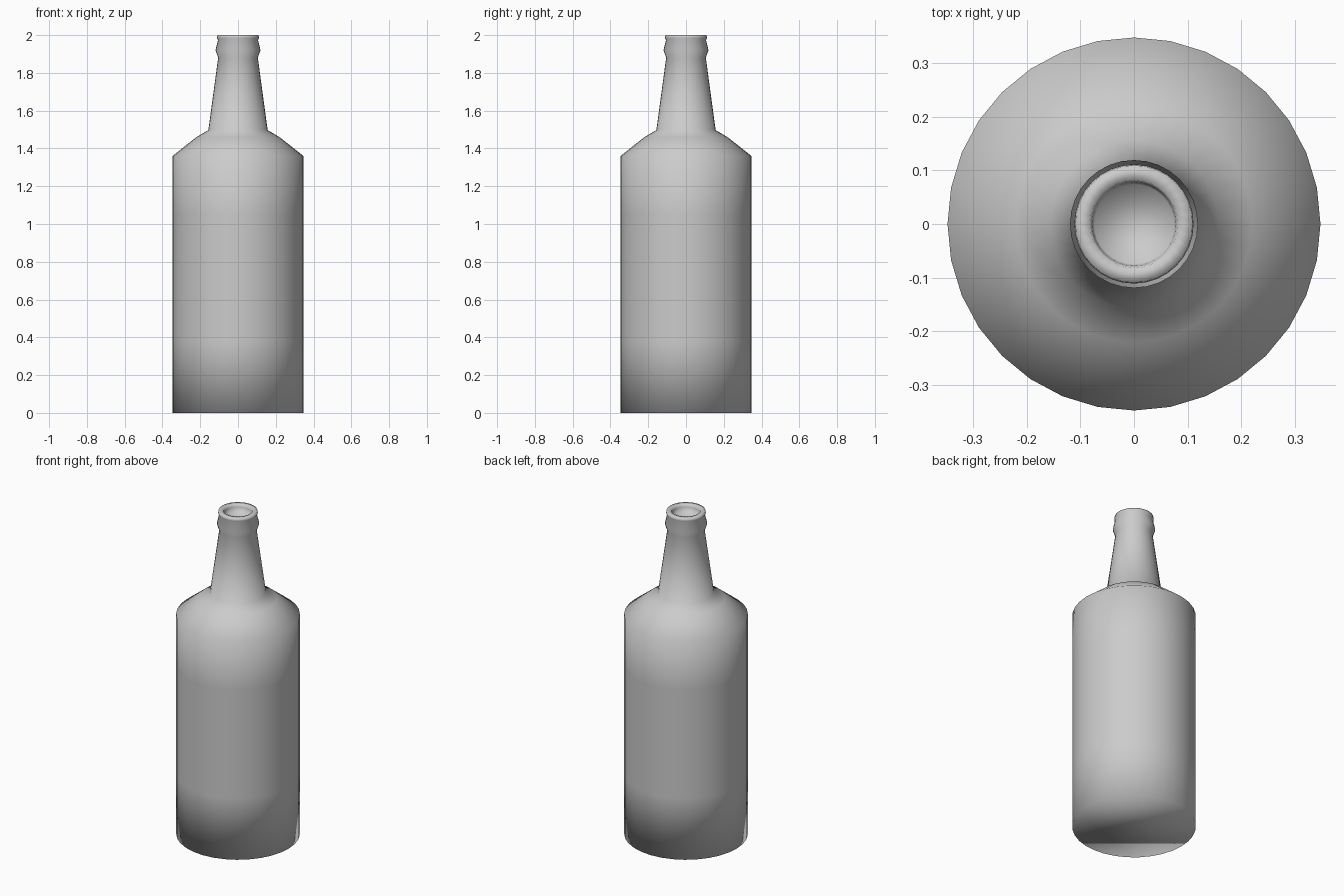
import bpy, bmesh, math

cube = bpy.data.objects.get("Cube")
if cube:
    bpy.data.objects.remove(cube, do_unlink=True)

SIDES = 32

# One plain grey for the whole bottle
grey = bpy.data.materials.new("bottle grey")
grey.use_nodes = True
colour = (0.6, 0.6, 0.6, 1)
grey.diffuse_color = colour
grey.node_tree.nodes["Principled BSDF"].inputs["Base Color"].default_value = colour

# Outline as (radius, height), from the base up and over the lip to the mouth floor
profile = [
    (0.347, 0), (0.347, 0.38), (0.347, 1.05), (0.347, 1.36),   # body
    (0.22, 1.46), (0.157, 1.497),                              # shoulder
    (0.105, 1.88), (0.119, 1.92), (0.106, 1.975),              # neck and bead
    (0.111, 1.985), (0.109, 2), (0.082, 2),                    # lip
    (0.078, 1.985), (0.074, 1.955),                            # mouth
]


def lathe(name, outline, material):
    """Spin an outline round z and cap both ends."""
    bm = bmesh.new()
    rings = []
    for radius, height in outline:
        ring = []
        for i in range(SIDES):
            a = math.tau * i / SIDES
            ring.append(bm.verts.new((radius * math.cos(a), radius * math.sin(a), height)))
        rings.append(ring)
    for low, high in zip(rings, rings[1:]):
        for i in range(SIDES):
            j = (i + 1) % SIDES
            bm.faces.new((low[i], low[j], high[j], high[i]))
    bm.faces.new(rings[0][::-1])
    bm.faces.new(rings[-1])
    for face in bm.faces:
        face.smooth = True
    mesh = bpy.data.meshes.new(name)
    bm.to_mesh(mesh)
    bm.free()
    mesh.materials.append(material)
    obj = bpy.data.objects.new(name, mesh)
    bpy.context.collection.objects.link(obj)
    return obj


lathe("bottle", profile, grey)
